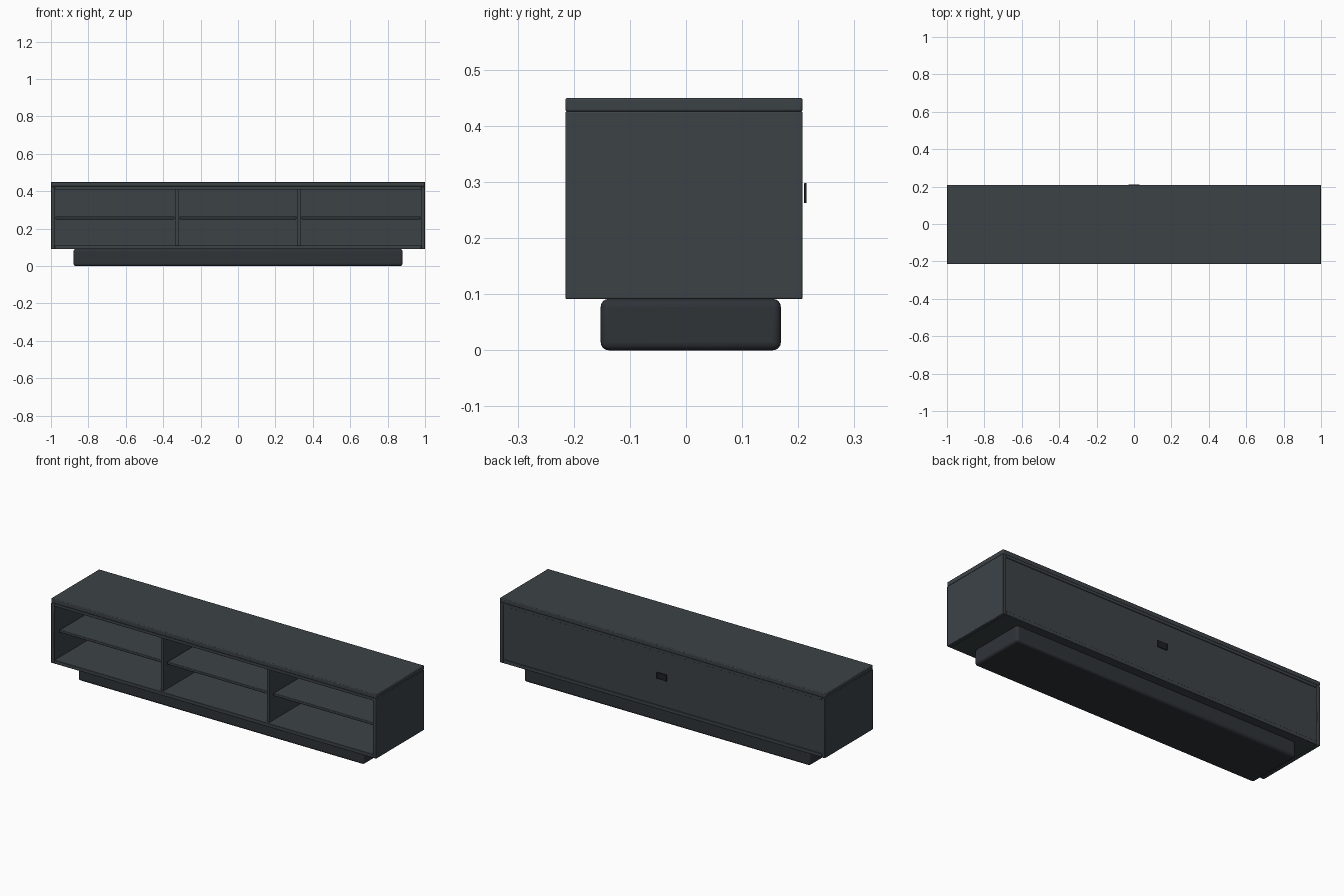
import bpy

if "Cube" in bpy.data.objects:
    bpy.data.objects.remove(bpy.data.objects["Cube"])


def material(name, rgb):
    m = bpy.data.materials.new(name)
    m.diffuse_color = (*rgb, 1)
    m.use_nodes = True
    m.node_tree.nodes["Principled BSDF"].inputs["Base Color"].default_value = m.diffuse_color
    return m


BODY = material("charcoal_body", (0.045, 0.055, 0.062))
BASE = material("dark_base", (0.028, 0.033, 0.039))
PORT = material("port_black", (0.012, 0.014, 0.016))


def box(name, x, y, z, mat=BODY, bevel=0.003, segments=2):
    """Bevelled box from (min, max) ranges on each axis."""
    ranges = (x, y, z)
    bpy.ops.mesh.primitive_cube_add(size=1, location=[(a + b) / 2 for a, b in ranges])
    ob = bpy.context.object
    ob.name = name
    ob.scale = [b - a for a, b in ranges]
    bpy.ops.object.transform_apply(location=False, rotation=False, scale=True)
    ob.data.materials.append(mat)
    if bevel:
        mod = ob.modifiers.new("rounded_edges", 'BEVEL')
        mod.width = bevel
        mod.segments = segments
    bpy.ops.object.shade_smooth_by_angle()
    return ob


FRONT, BACK = -0.215, 0.208
INNER = 0.98        # inside face of the side panels
DIV, T = 0.326, 0.009   # divider centre and half thickness
PANEL = 0.196       # inside face of the back panel

# Outer case
box("top_slab", (-1, 1), (FRONT, BACK), (0.425, 0.45), bevel=0.004)
box("top_inner_panel", (-INNER, INNER), (FRONT + 0.001, BACK - 0.001), (0.41, 0.426), bevel=0.001)
box("bottom_panel", (-INNER, INNER), (FRONT + 0.001, BACK - 0.001), (0.091, 0.111), bevel=0.002)
for s, side in ((-1, "left"), (1, "right")):
    box(f"{side}_side_panel", sorted((s * INNER, s * 1.0)), (FRONT, BACK), (0.091, 0.4255))
    # Dividers between the three bays
    box(f"{side}_divider", sorted((s * (DIV - T), s * (DIV + T))),
        (FRONT + 0.014, PANEL + 0.002), (0.11, 0.411), bevel=0.002)

# Recessed back panel
box("back_panel", (-INNER - 0.002, INNER + 0.002), (PANEL, 0.203), (0.109, 0.412), bevel=0)

# One shelf per bay
bays = {"left": (-INNER, -DIV - T), "middle": (-DIV + T, DIV - T), "right": (DIV + T, INNER)}
for name, (a, b) in bays.items():
    box(f"{name}_shelf", (a + 0.004, b - 0.004), (FRONT + 0.04, PANEL + 0.001),
        (0.25, 0.265), bevel=0.003)

# Recessed plinth
box("plinth", (-0.88, 0.88), (-0.152, 0.169), (0, 0.0915), BASE, bevel=0.014, segments=4)

# Cable port cover on the back
box("cable_port", (-0.03, 0.03), (0.2105, 0.215), (0.262, 0.298), PORT, bevel=0.001)
